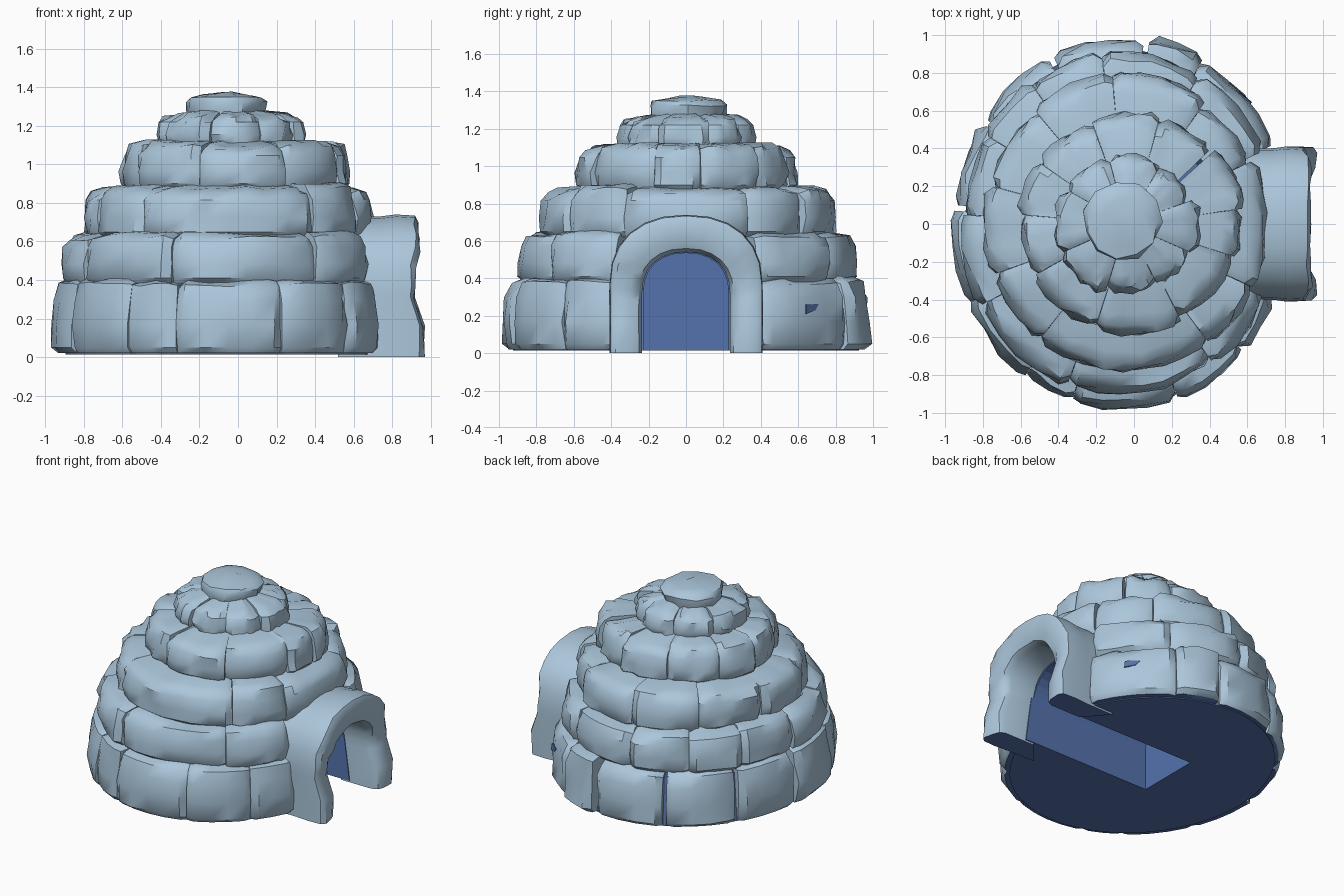
import bpy, bmesh, math, random
from mathutils import Vector

if "Cube" in bpy.data.objects:
    bpy.data.objects.remove(bpy.data.objects["Cube"])

random.seed(11)


def material(name, rgb):
    m = bpy.data.materials.new(name)
    m.diffuse_color = (*rgb, 1)
    m.use_nodes = True
    m.node_tree.nodes["Principled BSDF"].inputs["Base Color"].default_value = m.diffuse_color
    return m


ICE = material("pale_ice", (0.41, 0.57, 0.71))
BLUE = material("deep_blue", (0.09, 0.17, 0.42))


def finish(name, bm, mats, angle=38):
    bmesh.ops.recalc_face_normals(bm, faces=bm.faces)
    me = bpy.data.meshes.new(name)
    bm.to_mesh(me)
    bm.free()
    ob = bpy.data.objects.new(name, me)
    bpy.context.collection.objects.link(ob)
    for m in mats:
        me.materials.append(m)
    if angle:
        bpy.ops.object.select_all(action='DESELECT')
        ob.select_set(True)
        bpy.context.view_layer.objects.active = ob
        bpy.ops.object.shade_smooth_by_angle(angle=math.radians(angle))
    return ob


def loft(bm, rings):
    """Skin closed rings of equal length and cap both ends."""
    vs = [[bm.verts.new(p) for p in ring] for ring in rings]
    n = len(vs[0])
    for a, b in zip(vs, vs[1:]):
        for i in range(n):
            j = (i + 1) % n
            bm.faces.new((a[i], a[j], b[j], b[i]))
    bm.faces.new(vs[0])
    bm.faces.new(vs[-1])


def blue_underside(bm, height):
    bmesh.ops.recalc_face_normals(bm, faces=bm.faces)
    for f in bm.faces:
        f.material_index = int(f.normal.z < -0.8 and f.calc_center_median().z < height)


# Tiers: centre x, radius x, radius y, bottom z, top z, block depth, joints (degrees), door joint
TIERS = [
    (-0.07, 0.895, 0.995, 0.02, 0.39, 0.22, [25, 61, 81, 115, 146, 175, 205, 235, 253, 290, 317, 336], True),
    (-0.07, 0.835, 0.915, 0.38, 0.635, 0.24, [25, 60, 97, 125, 149, 177, 208, 250, 306, 335], True),
    (-0.05, 0.745, 0.79, 0.62, 0.88, 0.30, [25, 55, 95, 130, 165, 200, 232, 307, 335], False),
    (-0.02, 0.60, 0.58, 0.87, 1.105, 0.30, [8, 43, 75, 110, 145, 175, 209, 252, 297, 342], False),
    (-0.04, 0.375, 0.375, 1.08, 1.265, 0.26, [20, 60, 105, 150, 204, 253, 297, 336], False),
]
# Joints that open wide enough to show the core: (tier, degrees)
OPEN = {(0, 81), (0, 115), (0, 146), (0, 175), (3, 43)}


def block(bm, t, a0, a1):
    cx, rx, ry, z0, z1, depth, _, _ = TIERS[t]
    h = z1 - z0
    push, lift = random.uniform(-0.02, 0.015), random.uniform(-0.015, 0.012)
    # radial offset and height of the rounded cross-section
    section = [(-depth, z0), (-0.03, z0), (-0.003, z0 + 0.03), (0, z0 + h * 0.4),
               (-0.012, z0 + h * 0.75), (-0.04, z1 - 0.015), (-0.10, z1 + 0.005), (-depth, z1 + 0.02)]
    shrinks = [0, 0.7, 1, 1, 1, 0.8, 0.3, 0]
    edge = math.degrees(0.045 / rx)
    g0, g1 = [0.9 if (t, a % 360) in OPEN else 0.05 for a in (a0, a1)]
    steps = max(2, round((a1 - a0) / 10))
    lo, hi = a0 + g0 + edge, a1 - g1 - edge
    stations = [(a0 + g0, 0.024)] + [(lo + (hi - lo) * i / steps, 0) for i in range(steps + 1)]
    stations.append((a1 - g1, 0.024))
    rings = []
    for ang, shrink in stations:
        c, s = math.cos(math.radians(ang)), math.sin(math.radians(ang))
        ring = []
        for k, (d, z) in enumerate(section):
            lump = random.uniform(-0.015, 0.015) if 1 < k < 7 else 0
            d += push + lump - shrink * shrinks[k]
            if 4 < k < 7:
                z += lift - shrink * 0.3 + lump * 0.7
            ring.append((cx + (rx + d) * c, (ry + d) * s, z))
        rings.append(ring)
    loft(bm, rings)


# Rings of ice blocks, left open where the doorway stands
ring_objects = []
for t, tier in enumerate(TIERS):
    bm = bmesh.new()
    joints = tier[6]
    pairs = list(zip(joints, joints[1:]))
    if not tier[7]:
        pairs.append((joints[-1], joints[0] + 360))
    for a0, a1 in pairs:
        block(bm, t, a0, a1)
    blue_underside(bm, 0.05)
    ring_objects.append(finish(f"block_ring_{t + 1}", bm, [ICE, BLUE]))

# Cap stone
bm = bmesh.new()
rings = []
for r, z in [(0.19, 1.22), (0.205, 1.28), (0.21, 1.325), (0.19, 1.35), (0.12, 1.362), (0.05, 1.372)]:
    ring = []
    for i in range(11):
        a = math.tau * i / 11
        q = r * random.uniform(0.92, 1.06)
        ring.append((-0.065 + q * math.cos(a), 0.01 + q * math.sin(a), z + random.uniform(-0.006, 0.006)))
    rings.append(ring)
loft(bm, rings)
finish("cap_stone", bm, [ICE])


def arch(half, spring, top, n=12):
    """Doorway outline as (y, z) points from one foot to the other."""
    pts = [(half, 0), (half, spring * 0.45), (half, spring * 0.85)]
    for i in range(n + 1):
        a = math.pi * i / n
        c, s = math.cos(a), math.sin(a)
        pts.append((half * math.copysign(abs(c) ** 0.88, c), spring + (top - spring) * s ** 0.88))
    return pts + [(-y, z) for y, z in reversed(pts[:3])]


# Doorway arch with bulging feet
inner, outer = arch(0.235, 0.32, 0.54), arch(0.41, 0.37, 0.74)
section = [(0.66, 0), (0.87, 0), (0.91, 0.10), (0.93, 0.35), (0.935, 0.8),
           (0.915, 0.97), (0.82, 1.0), (0.74, 0.95), (0.52, 0.93)]
bm = bmesh.new()
rings = []
for (yi, zi), (yo, zo) in zip(inner, outer):
    bulge = 0.028 if zo < 0.25 else (-0.018 if zo < 0.55 else 0.004)
    ring = []
    for k, (x, t) in enumerate(section):
        j = random.uniform(-0.008, 0.008) if 1 < k < 7 else 0
        ring.append((x + (bulge + j if 0 < k < 7 else 0),
                     yi + (yo - yi) * (t + j), zi + (zo - zi) * t))
    rings.append(ring)
loft(bm, rings)
blue_underside(bm, 0.02)
finish("doorway_arch", bm, [ICE, BLUE])

# Inner core behind the blocks, stepped with the tiers
bm = bmesh.new()
rings = []
for t, (cx, rx, ry, z0, z1, *_rest) in enumerate(TIERS):
    low = 0.013 if t == 0 else TIERS[t - 1][4] - 0.045
    for inset, z in [(0.07, low), (0.115, z1 - 0.045)]:
        rings.append([(cx + (rx - inset) * math.cos(math.tau * i / 48),
                       (ry - inset) * math.sin(math.tau * i / 48), z) for i in range(48)])
loft(bm, rings)
core = finish("inner_core", bm, [BLUE], angle=0)

# Tunnel cut into the core
bm = bmesh.new()
outline = [(y, z if z > 0 else -0.2) for y, z in arch(0.228, 0.32, 0.535)]
loft(bm, [[(x, y, z) for y, z in outline] for x in (-0.29, 1.5)])
cutter = finish("tunnel_cutter", bm, [BLUE], angle=0)
cutter.hide_render = True
mod = core.modifiers.new("tunnel", 'BOOLEAN')
mod.operation, mod.solver, mod.object = 'DIFFERENCE', 'EXACT', cutter
bpy.context.view_layer.objects.active = core
bpy.ops.object.modifier_apply(modifier=mod.name)
bpy.data.objects.remove(cutter)

# Small chink in the wall beside the door, laid on the block surface
a = math.radians(43)
aim = Vector((math.cos(a), math.sin(a), 0))
hit, spot, out, _ = ring_objects[0].ray_cast(Vector((-0.07, 0.07, 0.24)) + aim * 2, -aim)
side = Vector((-out.y, out.x, 0)).normalized()
up = out.cross(side)
bm = bmesh.new()
loft(bm, [[spot + side * u + up * v + out * d
           for u, v in [(-0.055, -0.03), (0.02, -0.012), (0.05, 0.022), (-0.05, 0.02)]]
          for d in (-0.003, 0.005)])
finish("wall_chink", bm, [BLUE], angle=0)
